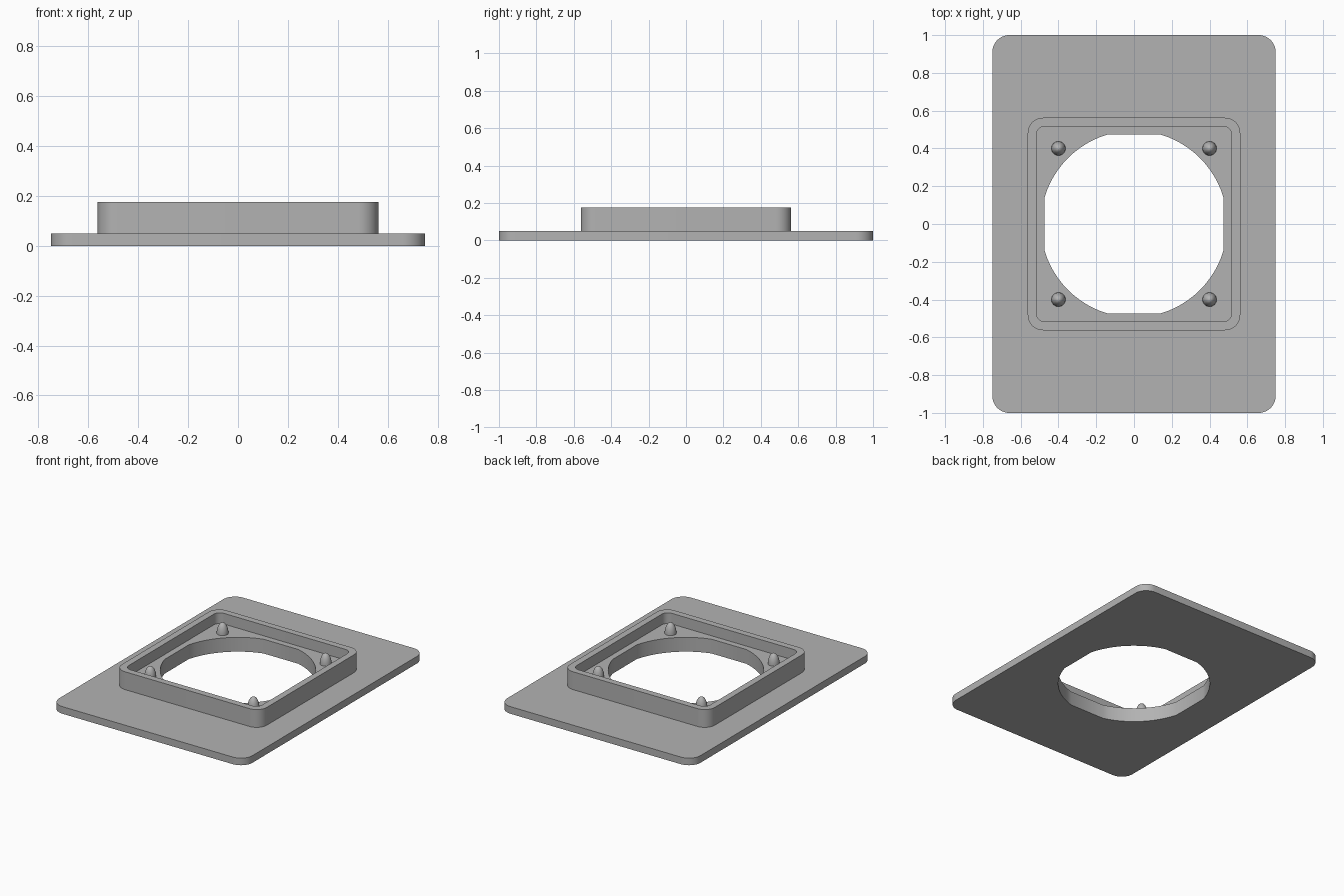
import bpy, bmesh, math

cube = bpy.data.objects.get("Cube")
if cube:
    bpy.data.objects.remove(cube, do_unlink=True)

grey = bpy.data.materials.new("plain_grey")
grey.use_nodes = True
colour = (0.45, 0.45, 0.45, 1)
grey.diffuse_color = colour
grey.node_tree.nodes["Principled BSDF"].inputs["Base Color"].default_value = colour

STEPS = 12  # segments in each corner arc


def corner_loop(half_x, half_y, radius, start=0.0):
    """Four corner arcs; start trims both ends of every arc."""
    points = []
    for quarter, (sx, sy) in enumerate([(1, 1), (-1, 1), (-1, -1), (1, -1)]):
        cx, cy = sx * (half_x - radius), sy * (half_y - radius)
        for i in range(STEPS + 1):
            a = quarter * math.pi / 2 + start + (math.pi / 2 - 2 * start) * i / STEPS
            points.append((cx + radius * math.cos(a), cy + radius * math.sin(a)))
    return points


def finish(name, bm):
    bmesh.ops.recalc_face_normals(bm, faces=bm.faces)
    mesh = bpy.data.meshes.new(name)
    bm.to_mesh(mesh)
    bm.free()
    mesh.materials.append(grey)
    obj = bpy.data.objects.new(name, mesh)
    bpy.context.collection.objects.link(obj)
    bpy.ops.object.select_all(action="DESELECT")
    obj.select_set(True)
    bpy.context.view_layer.objects.active = obj
    bpy.ops.object.shade_smooth_by_angle(angle=math.radians(35))
    return obj


def loft(bm, rings):
    """Join successive rings of equal length with quads."""
    for a, b in zip(rings, rings[1:]):
        n = len(a)
        for i in range(n):
            j = (i + 1) % n
            bm.faces.new((a[i], a[j], b[j], b[i]))


# Mounting plate: base, raised square rim, inner ledge and trimmed round opening
plate = corner_loop(0.75, 1.0, 0.09)
rim_outer = corner_loop(0.5625, 0.5625, 0.08)
rim_inner = corner_loop(0.517, 0.517, 0.045)
hole_r, hole_flat = 0.494, 0.475
opening = corner_loop(hole_r, hole_r, hole_r, math.acos(hole_flat / hole_r))
levels = [(plate, 0), (plate, 0.05), (rim_outer, 0.05), (rim_outer, 0.175),
          (rim_inner, 0.175), (rim_inner, 0.1), (opening, 0.1), (opening, 0)]
bm = bmesh.new()
rings = [[bm.verts.new((x, y, z)) for x, y in loop] for loop, z in levels]
loft(bm, rings + rings[:1])
finish("mounting_plate", bm)

# Rounded locating pegs at the four corners of the ledge
PEG_R, PEG_H, SIDES, BANDS = 0.0375, 0.075, 32, 10
for side_x, x in (("left", 0.4), ("right", -0.4)):
    for side_y, y in (("front", -0.4), ("back", 0.4)):
        bm = bmesh.new()
        rings = []
        for k in range(BANDS):
            t = math.pi / 2 * k / BANDS
            r, z = PEG_R * math.cos(t), 0.1 + PEG_H * math.sin(t)
            rings.append([bm.verts.new((x + r * math.cos(math.tau * i / SIDES),
                                        y + r * math.sin(math.tau * i / SIDES), z))
                          for i in range(SIDES)])
        loft(bm, rings)
        tip = bm.verts.new((x, y, 0.1 + PEG_H))
        for i in range(SIDES):
            bm.faces.new((rings[-1][i], rings[-1][(i + 1) % SIDES], tip))
        bm.faces.new(rings[0])
        finish(f"{side_y}_{side_x}_peg", bm)
